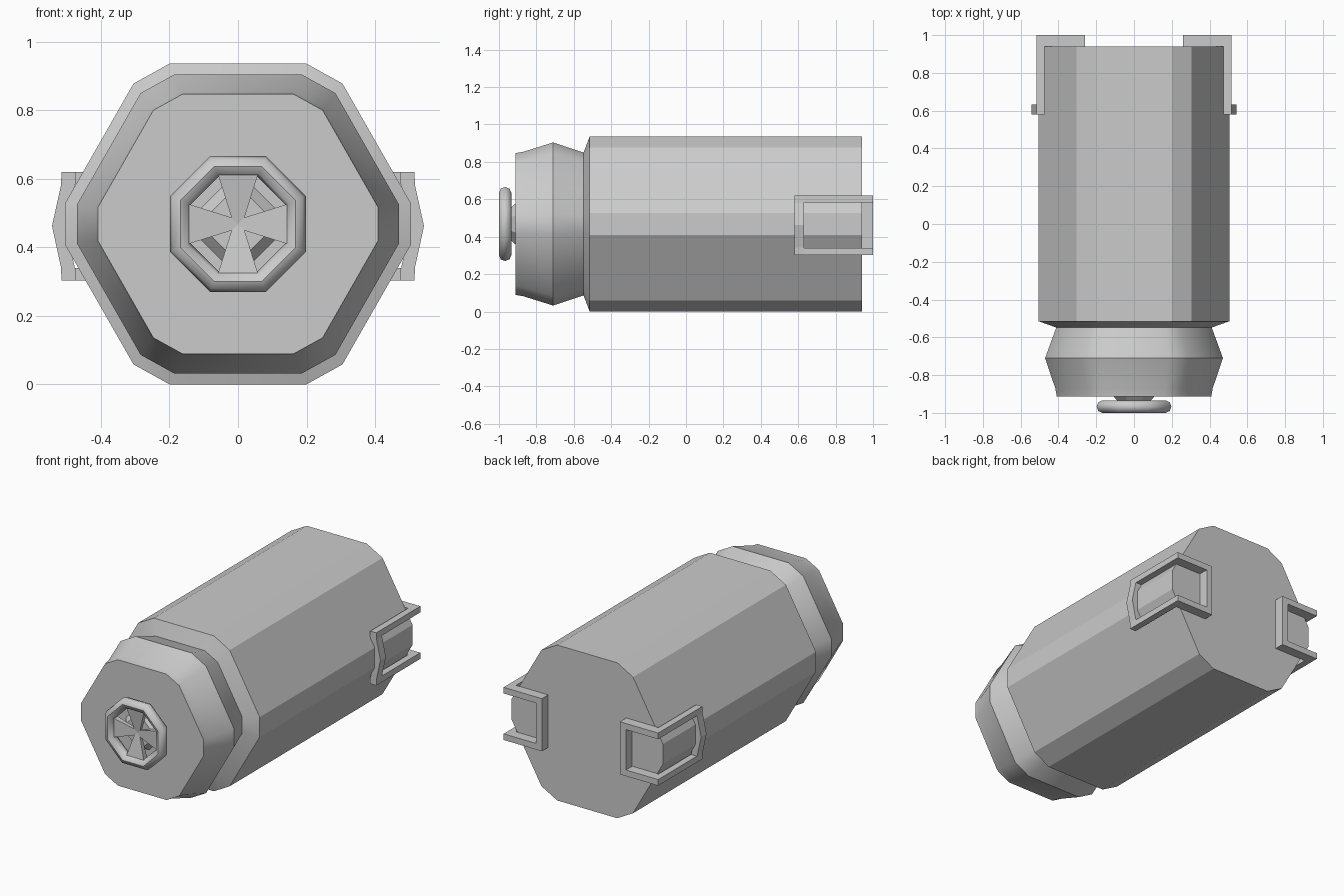
import bpy, math

if "Cube" in bpy.data.objects:
    bpy.data.objects.remove(bpy.data.objects["Cube"])

CZ = 0.468  # height of the long axis


def loft(name, rings, cap=True, closed=False, smooth=None):
    """Skin a list of equal-length vertex rings."""
    n = len(rings[0])
    verts = [v for r in rings for v in r]
    faces = []
    m = len(rings)
    for i in range(m if closed else m - 1):
        a, b = i * n, ((i + 1) % m) * n
        faces += [(a + k, a + (k + 1) % n, b + (k + 1) % n, b + k) for k in range(n)]
    if cap and not closed:
        faces += [tuple(range(n))[::-1], tuple(range((m - 1) * n, m * n))]
    me = bpy.data.meshes.new(name)
    me.from_pydata(verts, [], faces)
    ob = bpy.data.objects.new(name, me)
    bpy.context.collection.objects.link(ob)
    bpy.ops.object.select_all(action='DESELECT')
    ob.select_set(True)
    bpy.context.view_layer.objects.active = ob
    bpy.ops.object.mode_set(mode='EDIT')
    bpy.ops.mesh.select_all(action='SELECT')
    bpy.ops.mesh.normals_make_consistent(inside=False)
    bpy.ops.object.mode_set(mode='OBJECT')
    if smooth:
        bpy.ops.object.shade_smooth_by_angle(angle=math.radians(smooth))
    return ob


def mirror_x(ob):
    mod = ob.modifiers.new("mirror", 'MIRROR')
    mod.use_mirror_merge = False
    return ob


def prism_z(name, pts, z0, z1):
    return loft(name, [[(x, y, z) for x, y in pts] for z in (z0, z1)])


def prism_y(name, pts, y0, y1):
    return loft(name, [[(x, y, z) for x, z in pts] for y in (y0, y1)])


# Twelve-sided body section
quarter = [(0.505, 0.06), (0.305, 0.41), (0.2, CZ)]
section = (quarter + [(-x, z) for x, z in quarter[::-1]]
           + [(-x, -z) for x, z in quarter] + [(x, -z) for x, z in quarter[::-1]])


def body_ring(y, s):
    return [(x * s, y, CZ + z * s) for x, z in section]


loft("canister_body", [body_ring(0.94, 1), body_ring(-0.515, 1)])
loft("front_collar", [body_ring(y, s) for y, s in
                      ((-0.515, 1), (-0.548, 0.815), (-0.71, 0.932), (-0.87, 0.825), (-0.912, 0.81))],
     smooth=36)


# Octagonal valve neck and wheel
def octagon(y, apothem):
    r = apothem / math.cos(math.pi / 8)
    return [(r * math.cos(math.pi / 8 + k * math.pi / 4), y,
             CZ + r * math.sin(math.pi / 8 + k * math.pi / 4)) for k in range(8)]


loft("valve_neck", [octagon(-0.905, 0.115), octagon(-0.945, 0.08)])
tube = [(0.168 + 0.03 * math.cos(a), -0.967 + 0.033 * math.sin(a))
        for a in (k * math.pi / 4 for k in range(8))]
loft("valve_wheel_rim", [octagon(y, r) for r, y in tube], closed=True, smooth=46)

# Wedge spokes dipping toward the hub
for k in range(4):
    c, s = math.cos(k * math.pi / 2), math.sin(k * math.pi / 2)
    rings = []
    for r, w, front in ((0.0, 0.013, -0.957), (0.15, 0.06, -0.98)):
        rings.append([(r * c - t * s, y, CZ + r * s + t * c)
                      for t, y in ((-w, front), (w, front), (w, -0.945), (-w, -0.945))])
    loft("wheel_spoke", rings)

# Wrap-around side brackets
angle_plate = [(0.475, 0.58), (0.515, 0.58), (0.515, 1.0), (0.26, 1.0), (0.26, 0.94), (0.475, 0.94)]
mirror_x(prism_z("bracket_upper_plate", angle_plate, 0.583, 0.62))
mirror_x(prism_z("bracket_lower_plate", angle_plate, 0.303, 0.34))
mirror_x(prism_z("bracket_rear_bar", [(0.26, 0.94), (0.30, 0.94), (0.30, 1.0), (0.26, 1.0)], 0.34, 0.583))
bow = [(0.515, 0.62), (0.517, 0.58), (0.543, 0.462), (0.517, 0.343), (0.515, 0.303)]
bow_pts = bow + [(x - 0.04, z) for x, z in bow[::-1]]
mirror_x(prism_y("bracket_front_bow", bow_pts, 0.58, 0.632))
